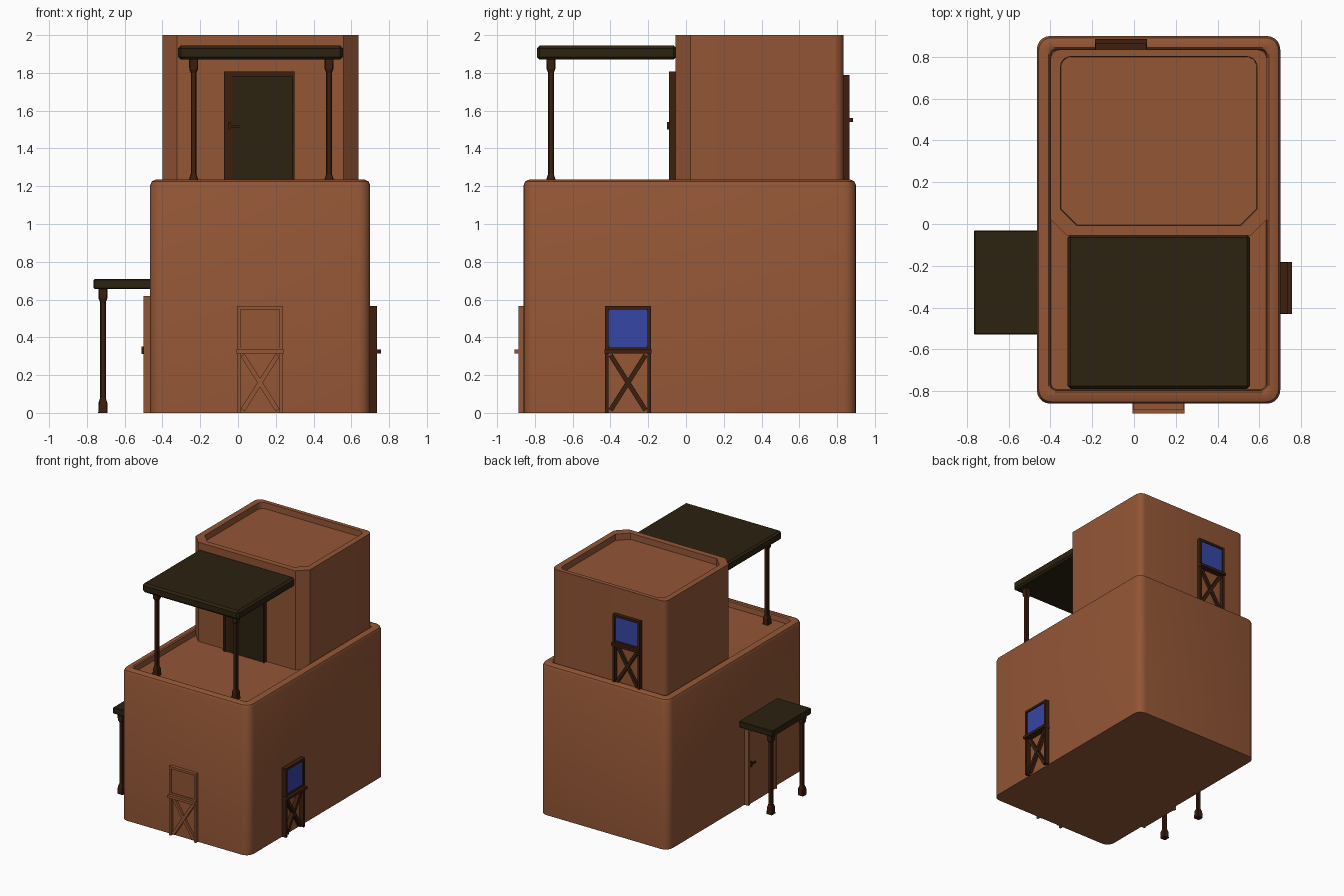
import bpy, bmesh, math
from mathutils import Matrix, Vector

if "Cube" in bpy.data.objects:
    bpy.data.objects.remove(bpy.data.objects["Cube"])


def material(name, rgb):
    m = bpy.data.materials.new(name)
    m.diffuse_color = (*rgb, 1)
    m.use_nodes = True
    m.node_tree.nodes["Principled BSDF"].inputs["Base Color"].default_value = m.diffuse_color
    return m


CLAY = material("clay", (0.29, 0.092, 0.036))
WOOD = material("brown wood", (0.045, 0.013, 0.0045))
DARK = material("dark wood", (0.025, 0.016, 0.005))
BLUE = material("blue glass", (0.036, 0.061, 0.376))


def finish(bm, name, mat, loc=(0, 0, 0), turn=0, smooth=False):
    bmesh.ops.recalc_face_normals(bm, faces=bm.faces)
    me = bpy.data.meshes.new(name)
    bm.to_mesh(me)
    bm.free()
    me.materials.append(mat)
    ob = bpy.data.objects.new(name, me)
    bpy.context.collection.objects.link(ob)
    ob.location = loc
    ob.rotation_euler.z = math.radians(turn)
    if smooth:
        bpy.ops.object.select_all(action='DESELECT')
        ob.select_set(True)
        bpy.context.view_layer.objects.active = ob
        bpy.ops.object.shade_smooth_by_angle(angle=math.radians(35))
    return ob


def add_box(bm, x0, x1, y0, y1, z0, z1, tilt=0):
    mid = Vector(((x0 + x1) / 2, (y0 + y1) / 2, (z0 + z1) / 2))
    mat = (Matrix.Translation(mid) @ Matrix.Rotation(tilt, 4, 'Y')
           @ Matrix.Diagonal((x1 - x0, y1 - y0, z1 - z0, 1)))
    bmesh.ops.create_cube(bm, size=1, matrix=mat)


def boxes(name, mat, items, loc=(0, 0, 0), turn=0, bevel=0):
    bm = bmesh.new()
    for it in items:
        add_box(bm, *it)
    if bevel:
        bmesh.ops.bevel(bm, geom=bm.edges[:], offset=bevel, segments=1, affect='EDGES')
    return finish(bm, name, mat, loc, turn)


def outline(x0, x1, y0, y1, r_front, r_back, seg_front, seg_back):
    """Rectangle outline with separate front and back corner rounding."""
    pts = []
    for cx, cy, sx, sy, a in ((x1, y0, -1, 1, 270), (x1, y1, -1, -1, 0),
                              (x0, y1, 1, -1, 90), (x0, y0, 1, 1, 180)):
        r, seg = (r_front, seg_front) if sy > 0 else (r_back, seg_back)
        for i in range(seg + 1):
            t = math.radians(a + 90 * i / seg)
            pts.append((cx + sx * r + r * math.cos(t), cy + sy * r + r * math.sin(t)))
    return pts


def loft(name, mat, rings, loc=(0, 0, 0), smooth=False):
    """Skin a stack of (outline, height) rings and cap both ends."""
    bm = bmesh.new()
    vs = [[bm.verts.new((x, y, z)) for x, y in pts] for pts, z in rings]
    n = len(vs[0])
    for a, b in zip(vs, vs[1:]):
        for i in range(n):
            j = (i + 1) % n
            bm.faces.new((a[i], a[j], b[j], b[i]))
    bm.faces.new(vs[0][::-1])
    bm.faces.new(vs[-1])
    return finish(bm, name, mat, loc, 0, smooth)


# Lower storey with rounded parapet and sunken terrace
profile = ((0, 0), (0, 1.205), (0.009, 1.226), (0.03, 1.235), (0.055, 1.235),
           (0.063, 1.228), (0.068, 1.187))
rings = []
for d, z in profile:
    r = max(0.065 - d * 0.6, 0.03)
    rings.append((outline(-0.465 + d, 0.70 - d, -0.86 + d, 0.90 - d, r, r, 5, 5), z))
loft("lower_storey", CLAY, rings, smooth=True)

# Upper storey: chamfered front corners, rounded back, sunken roof
rings = []
for d, z in ((0, 1.17), (0, 2.0), (0.048, 2.0), (0.05, 1.95)):
    rings.append((outline(-0.40 + d, 0.637 - d, -0.055 + d, 0.835 - d * 0.7,
                          0.078, 0.05, 1, 5), z))
loft("upper_storey", CLAY, rings, smooth=True)

# Awnings
boxes("upper_awning", DARK, [(-0.318, 0.555, -0.79, -0.05, 1.87, 1.945)], bevel=0.015)
boxes("side_awning", DARK, [(-0.765, -0.46, -0.53, -0.03, 0.657, 0.708)], bevel=0.005)


# Square posts, flared at foot and head
def post(name, x, y, z0, z1):
    h = z1 - z0
    rings = [(outline(-w, w, -w, w, 0.004, 0.004, 1, 1), z) for w, z in
             ((0.025, 0), (0.023, 0.055), (0.015, 0.08), (0.015, h - 0.075),
              (0.023, h - 0.055), (0.024, h))]
    loft(name, WOOD, rings, (x, y, z0))


for side, x in (("left", -0.235), ("right", 0.482)):
    post("upper_post_" + side, x, -0.715, 1.185, 1.875)
for side, y in (("back", -0.08), ("front", -0.485)):
    post("side_post_" + side, -0.715, y, 0, 0.66)


# Doors: frame, leaf and handle
def door(name, frame, leaf, loc, turn):
    boxes(name + "_frame", frame, [
        (-0.187, -0.167, -0.035, 0.02, 0, 0.62),
        (0.177, 0.187, -0.035, 0.02, 0, 0.62),
        (-0.167, 0.177, -0.035, 0.02, 0.595, 0.62),
        (-0.167, -0.142, -0.028, 0.02, 0, 0.595)], loc, turn)
    boxes(name + "_leaf", leaf, [(-0.142, 0.177, -0.026, 0.02, 0, 0.595)], loc, turn)
    boxes(name + "_handle", WOOD, [
        (-0.162, -0.148, -0.045, -0.02, 0.312, 0.352),
        (-0.162, -0.105, -0.046, -0.036, 0.325, 0.338)], loc, turn)


door("upper_door", WOOD, DARK, (0.112, -0.055, 1.187), 0)
door("side_door", CLAY, CLAY, (-0.465, -0.28, 0), -90)


# Windows: frame, sill, crossed braces and a rounded pane
def window(name, frame, glass, loc, turn):
    mid, ang, ln = 0.16, math.atan2(0.19, 0.30), 0.345
    brace = [(-0.0125, 0.0125, y, 0.01, mid - ln / 2, mid + ln / 2, s * ang)
             for s, y in ((1, -0.02), (-1, -0.017))]
    boxes(name + "_frame", frame, [
        (-0.122, -0.104, -0.027, 0.01, 0, 0.565),
        (0.104, 0.122, -0.027, 0.01, 0, 0.565),
        (-0.104, 0.104, -0.027, 0.01, 0.547, 0.565),
        (-0.104, 0.104, -0.024, 0.01, 0.335, 0.35),
        (-0.124, 0.124, -0.047, 0.01, 0.314, 0.335)] + brace, loc, turn)
    boxes(name + "_pane_backing", frame, [(-0.105, 0.105, -0.012, 0.005, 0.335, 0.55)], loc, turn)
    bm = bmesh.new()
    pts = outline(-0.106, 0.106, 0.346, 0.551, 0.02, 0.02, 4, 4)
    f = bm.faces.new([bm.verts.new((x, -0.012, z)) for x, z in pts])
    ext = bmesh.ops.extrude_face_region(bm, geom=[f])
    bmesh.ops.translate(bm, vec=(0, -0.006, 0),
                        verts=[v for v in ext["geom"] if isinstance(v, bmesh.types.BMVert)])
    finish(bm, name + "_pane", glass, loc, turn)


window("front_window", CLAY, CLAY, (0.117, -0.86, 0), 0)
window("right_window", WOOD, BLUE, (0.71, -0.307, 0), 90)
window("back_window", WOOD, BLUE, (-0.062, 0.838, 1.225), 180)
